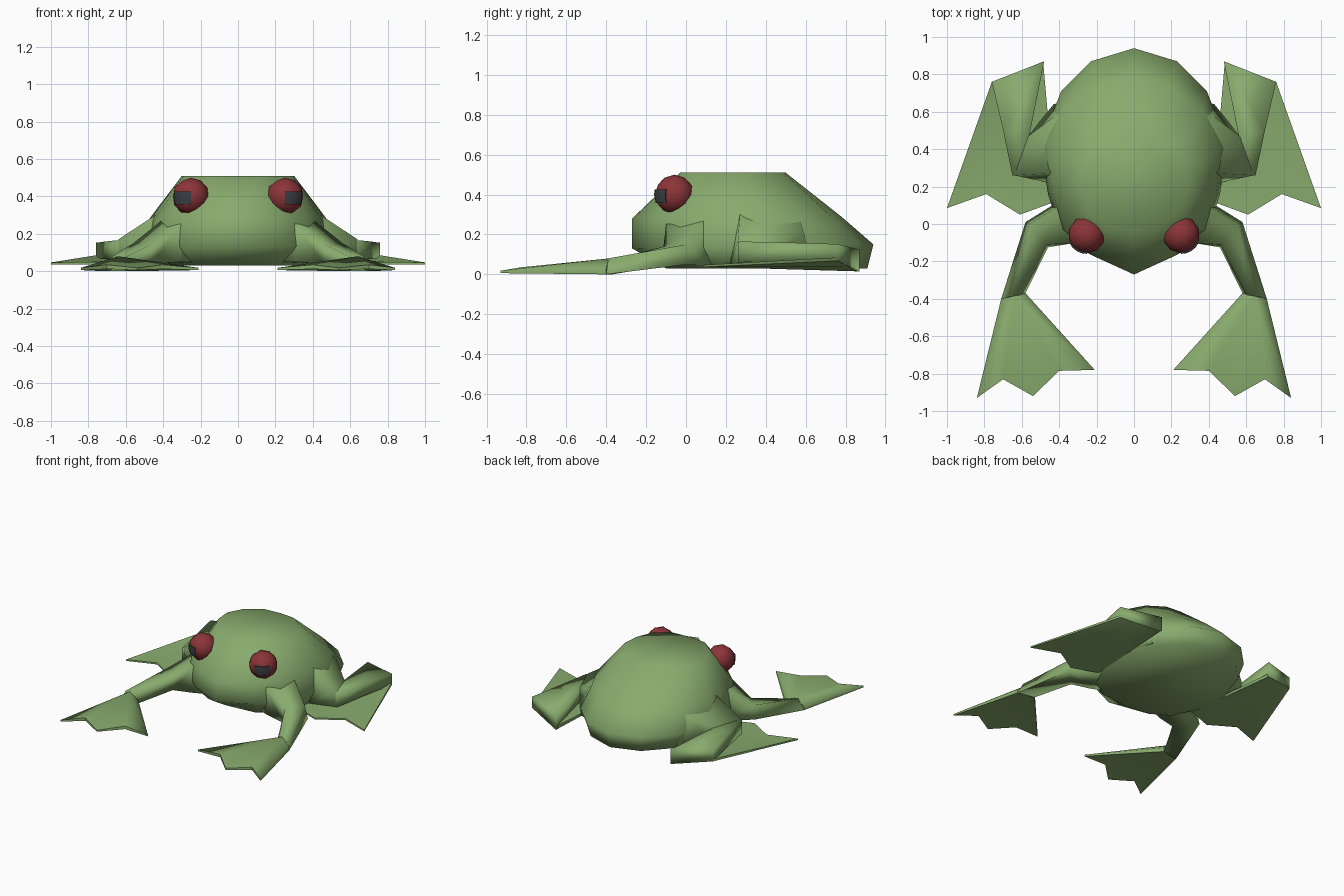
import bpy, bmesh, math
from mathutils import Matrix, Vector

if "Cube" in bpy.data.objects:
    bpy.data.objects.remove(bpy.data.objects["Cube"])


def material(name, rgb):
    m = bpy.data.materials.new(name)
    m.diffuse_color = (*rgb, 1)
    m.use_nodes = True
    m.node_tree.nodes["Principled BSDF"].inputs["Base Color"].default_value = m.diffuse_color
    return m


GREEN = material("skin green", (0.25, 0.41, 0.155))
RED = material("eye red", (0.26, 0.035, 0.04))
DARK = material("pupil dark", (0.045, 0.05, 0.055))


def finish(name, bm, mat, angle=100):
    bmesh.ops.recalc_face_normals(bm, faces=bm.faces)
    me = bpy.data.meshes.new(name)
    bm.to_mesh(me)
    bm.free()
    me.materials.append(mat)
    for p in me.polygons:
        p.use_smooth = True
    me.set_sharp_from_angle(angle=math.radians(angle))
    ob = bpy.data.objects.new(name, me)
    bpy.context.collection.objects.link(ob)
    return ob


def loft(name, rings, mat, side=1, angle=100):
    """Skin closed rings of equal length and cap both ends."""
    bm = bmesh.new()
    rows = [[bm.verts.new((x * side, y, z)) for x, y, z in r] for r in rings]
    n = len(rows[0])
    for a, b in zip(rows, rows[1:]):
        for i in range(n):
            j = (i + 1) % n
            bm.faces.new((a[i], a[j], b[j], b[i]))
    bm.faces.new(rows[0])
    bm.faces.new(rows[-1])
    return finish(name, bm, mat, angle)


def web(name, hub, outline, mat, side):
    """Webbed foot: fans of faces round the hub; points are x, y, top z, bottom z."""
    bm = bmesh.new()
    points = [hub] + outline
    top = [bm.verts.new((x * side, y, z)) for x, y, z, b in points]
    low = [bm.verts.new((x * side, y, b)) for x, y, z, b in points]
    n = len(outline)
    for i in range(1, n + 1):
        j = i % n + 1
        bm.faces.new((top[0], top[i], top[j]))
        bm.faces.new((low[0], low[j], low[i]))
        bm.faces.new((top[i], low[i], low[j], top[j]))
    return finish(name, bm, mat, 60)


# Body: four stacked outlines, each given from nose to rump and mirrored
levels = [
    (0.03, 0.03, [(0, -.10), (.20, -.08), (.33, 0), (.42, .18), (.45, .42), (.36, .68), (.21, .84), (0, .91)]),
    (0.13, 0.15, [(0, -.27), (.24, -.16), (.40, -.03), (.46, .16), (.50, .42), (.39, .71), (.23, .87), (0, .94)]),
    (0.28, 0.29, [(0, -.27), (.22, -.17), (.37, -.03), (.44, .18), (.47, .40), (.37, .60), (.20, .73), (0, .78)]),
    (0.51, 0.51, [(0, -.03), (.14, -.02), (.24, .06), (.29, .18), (.30, .30), (.24, .41), (.12, .49), (0, .50)]),
]
rings = []
for z0, z1, half in levels:
    full = half + [(-x, y) for x, y in half[-2:0:-1]]
    rings.append([(x, y, z0 + (z1 - z0) * (y + .27) / 1.21) for x, y in full])
loft("body", rings, GREEN)

for side, label in ((1, "right"), (-1, "left")):
    # Front leg: shoulder blended into the flank, elbow, wrist
    loft("front_leg_" + label, [
        [(.33, .20, .05), (.33, .18, .31), (.24, -.05, .29), (.22, -.06, .05)],
        [(.42, .11, .04), (.41, .09, .27), (.31, -.10, .25), (.31, -.10, .05)],
        [(.58, .01, .05), (.56, 0, .15), (.47, -.11, .14), (.46, -.125, .04)],
        [(.71, -.40, 0), (.67, -.39, .08), (.61, -.38, .07), (.58, -.37, 0)],
    ], GREEN, side)

    # Front foot with three toes
    web("front_foot_" + label, (.64, -.385, .08, .02), [
        (.71, -.40, .03, 0), (.84, -.93, .018, .006), (.70, -.83, .035, .012), (.54, -.92, .018, .006),
        (.40, -.785, .035, .012), (.21, -.78, .018, .006), (.58, -.37, .03, 0),
    ], GREEN, side)

    # Thigh: from the flank out to the knee
    loft("thigh_" + label, [
        [(.30, .24, .05), (.32, .26, .38), (.30, .56, .34), (.30, .68, .05)],
        [(.45, .22, .05), (.45, .27, .295), (.42, .58, .24), (.43, .64, .05)],
        [(.64, .26, .06), (.64, .26, .17), (.565, .47, .16), (.565, .47, .05)],
    ], GREEN, side)

    # Shin: from the knee back to the heel
    loft("shin_" + label, [
        [(.65, .26, .06), (.65, .26, .165), (.48, .25, .165), (.48, .25, .06)],
        [(.70, .50, .065), (.70, .50, .16), (.56, .47, .16), (.56, .47, .05)],
        [(.76, .76, .068), (.76, .76, .152), (.48, .87, .125), (.48, .87, .015)],
    ], GREEN, side)

    # Hind foot: folded forward under the shin
    web("hind_foot_" + label, (.63, .79, .06, .04), [
        (.76, .76, .085, .068), (1.0, .085, .047, .037), (.79, .16, .05, .037), (.61, .05, .047, .037),
        (.42, .12, .047, .037), (.485, .86, .04, .015),
    ], GREEN, side)

    # Eye
    centre = Vector((.252 * side, -.057, .40))
    bm = bmesh.new()
    bmesh.ops.create_icosphere(bm, subdivisions=2, radius=.10, matrix=Matrix.Translation(centre))
    finish("eye_" + label, bm, RED, 50)

    # Pupil: thin curved patch lying on the front outer side of the eye
    sections = []
    for k in range(5):
        a = math.radians(-1 + 16 * k)
        ring = []
        for r, z in ((.097, -.042), (.097, .026), (.106, .026), (.106, -.042)):
            w = math.sqrt(.104 ** 2 - z * z) + r - .106
            ring.append((.252 + math.sin(a) * w, centre.y - math.cos(a) * w, centre.z + z))
        sections.append(ring)
    # One extra row across the middle keeps the patch outside the rounded eye
    for ring in sections:
        (x0, y0, _), (x1, y1, _) = ring[0], ring[3]
        d = Vector((x1 - .252, y1 - centre.y, 0)).normalized()
        ring.insert(3, (.252 + d.x * .103, centre.y + d.y * .103, centre.z))
        ring.insert(1, (.252 + d.x * .095, centre.y + d.y * .095, centre.z))
    loft("pupil_" + label, sections, DARK, side, 40)
